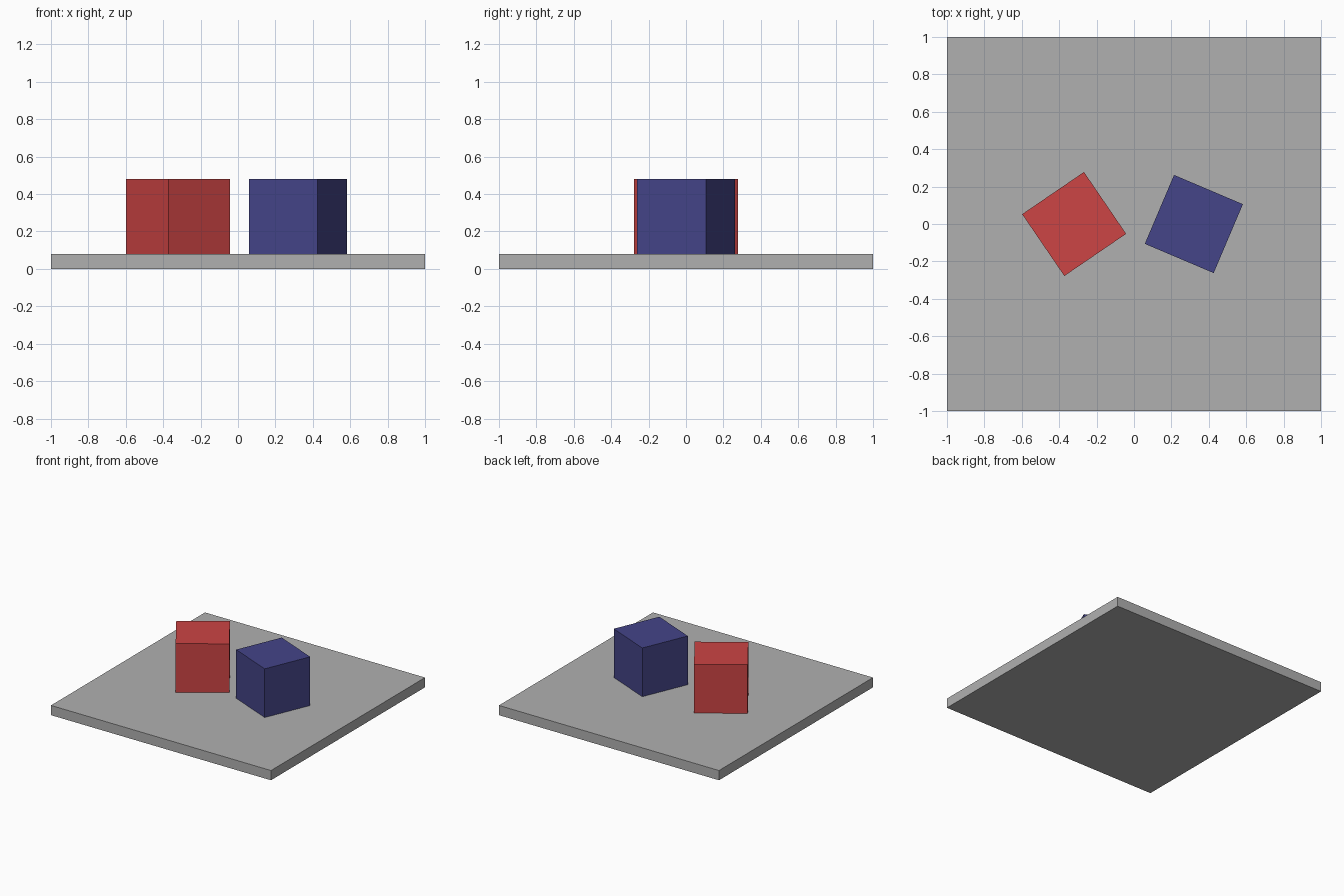
import bpy
import math

cube = bpy.data.objects.get("Cube")
if cube:
    bpy.data.objects.remove(cube, do_unlink=True)


def material(name, rgb):
    mat = bpy.data.materials.new(name)
    mat.use_nodes = True
    colour = (*rgb, 1)
    mat.diffuse_color = colour
    mat.node_tree.nodes["Principled BSDF"].inputs["Base Color"].default_value = colour
    return mat


def box(name, size, x, bottom, turn, mat):
    """Add a box resting on the height 'bottom', turned about z."""
    bpy.ops.mesh.primitive_cube_add(size=1, location=(x, 0, bottom + size[2] / 2),
                                    rotation=(0, 0, math.radians(turn)))
    obj = bpy.context.object
    obj.name = name
    obj.scale = size
    bpy.ops.object.transform_apply(location=False, rotation=False, scale=True)
    obj.data.materials.append(mat)
    return obj


SLAB = 0.08
BLOCK = (0.4, 0.4, 0.4)

# Square ground slab
box("base_slab", (2, 2, SLAB), 0, 0, 0, material("grey", (0.434, 0.434, 0.434)))

# Two turned blocks standing on the slab
box("red_block", BLOCK, -0.32, SLAB, 34.3, material("red", (0.604, 0.058, 0.058)))
box("blue_block", BLOCK, 0.32, SLAB, -23, material("dark_blue", (0.058, 0.058, 0.246)))
